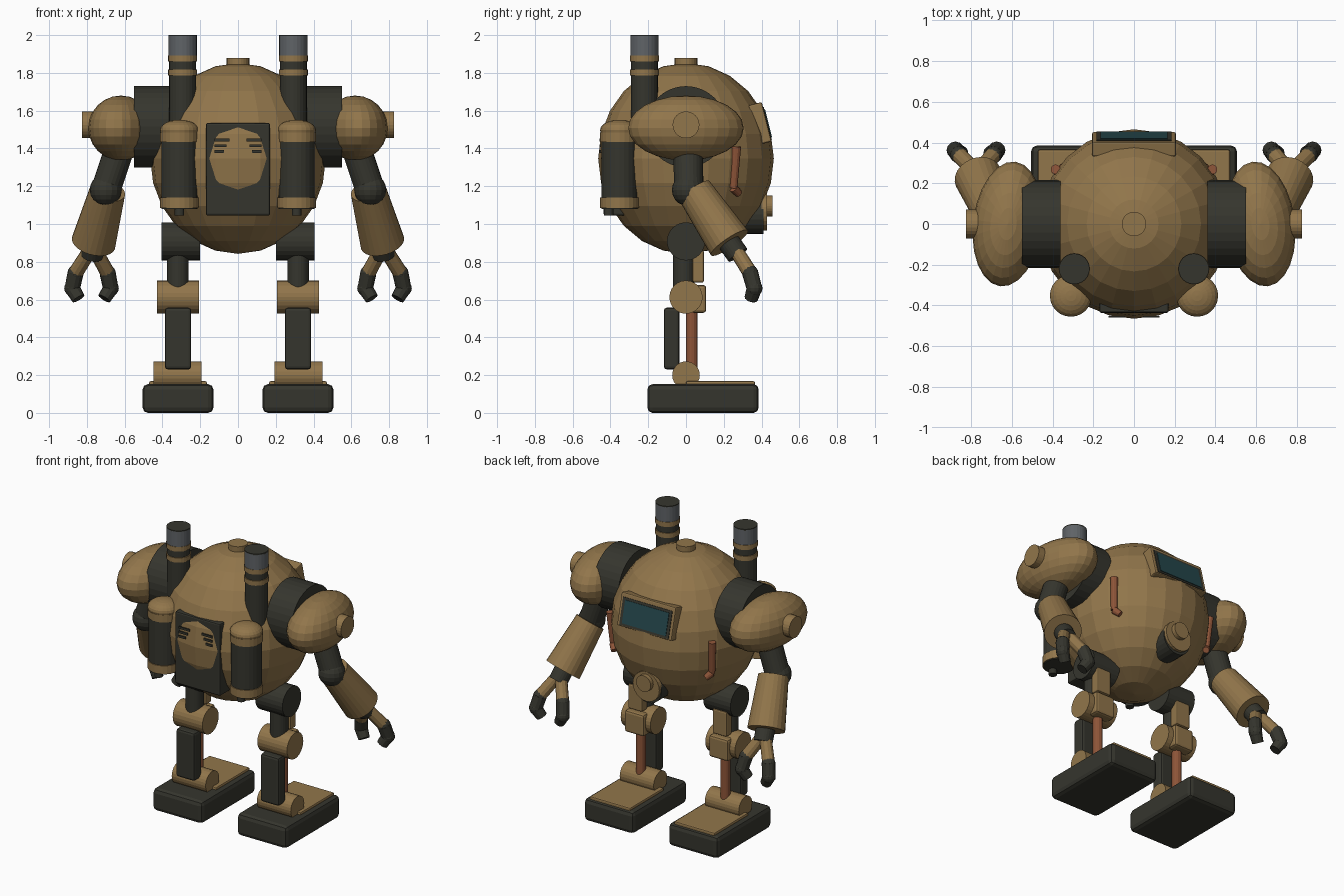
import bpy, bmesh, math
from mathutils import Vector, Matrix

if "Cube" in bpy.data.objects:
    bpy.data.objects.remove(bpy.data.objects["Cube"])


def material(name, rgb):
    m = bpy.data.materials.new(name)
    m.diffuse_color = (*rgb, 1)
    m.use_nodes = True
    m.node_tree.nodes["Principled BSDF"].inputs["Base Color"].default_value = m.diffuse_color
    return m


BROWN = material("bronze_brown", (0.285, 0.18, 0.07))
DARK = material("dark_metal", (0.036, 0.036, 0.027))
GREY = material("steel_grey", (0.115, 0.125, 0.135))
COPPER = material("copper", (0.27, 0.09, 0.04))
TEAL = material("teal_glass", (0.018, 0.062, 0.07))


def finish(name, bm, mat, smooth=False):
    me = bpy.data.meshes.new(name)
    bmesh.ops.recalc_face_normals(bm, faces=bm.faces)
    for f in bm.faces:
        f.smooth = smooth and len(f.verts) == 4
    bm.to_mesh(me)
    bm.free()
    me.materials.append(mat)
    ob = bpy.data.objects.new(name, me)
    bpy.context.collection.objects.link(ob)
    return ob


def rod(name, a, b, r, mat, r2=None, seg=24):
    """Cylinder or cone running from a to b."""
    a, b = Vector(a), Vector(b)
    d = b - a
    bm = bmesh.new()
    m = Matrix.Translation((a + b) / 2) @ d.to_track_quat('Z', 'Y').to_matrix().to_4x4()
    bmesh.ops.create_cone(bm, cap_ends=True, segments=seg, radius1=r,
                          radius2=r if r2 is None else r2, depth=d.length, matrix=m)
    return finish(name, bm, mat)


def ball(name, c, size, mat, rot=0, seg=24, rings=12):
    bm = bmesh.new()
    m = Matrix.Translation(c) @ Matrix.Rotation(rot, 4, 'Z') @ Matrix.Diagonal((*size, 1))
    bmesh.ops.create_uvsphere(bm, u_segments=seg, v_segments=rings, radius=1, matrix=m)
    return finish(name, bm, mat)


def box(name, lo, hi, mat, bevel=0.0, tilt=0.0):
    """Box between two corners, with optional bevel and tilt about x."""
    lo, hi = Vector(lo), Vector(hi)
    bm = bmesh.new()
    bmesh.ops.create_cube(bm, size=1, matrix=Matrix.Diagonal((*(hi - lo), 1)))
    if bevel:
        bmesh.ops.bevel(bm, geom=bm.edges[:], offset=bevel, segments=2,
                        profile=0.5, affect='EDGES')
    bm.transform(Matrix.Translation((lo + hi) / 2) @ Matrix.Rotation(tilt, 4, 'X'))
    return finish(name, bm, mat)


# Body shell and top hatch
ball("body", (0, 0, 1.347), (0.465, 0.465, 0.505), BROWN)
rod("top_hatch", (0, 0, 1.80), (0, 0, 1.88), 0.06, BROWN)

# Rear panel with louvre slots
box("rear_panel", (-0.17, -0.436, 1.045), (0.17, -0.30, 1.535), DARK, 0.01)

# Window: brown frame, dark rim, glass
TILT = math.radians(14)
box("window_frame", (-0.205, 0.355, 1.425), (0.205, 0.428, 1.64), BROWN, 0.008, TILT)
box("window_rim", (-0.185, 0.425, 1.443), (0.185, 0.433, 1.622), DARK, 0, TILT)
box("window_glass", (-0.165, 0.428, 1.458), (0.165, 0.437, 1.607), TEAL, 0, TILT)

# Round port under the window
rod("port_base", (0, 0.28, 1.05), (0, 0.41, 1.05), 0.103, DARK)
rod("port_ring", (0, 0.40, 1.065), (0, 0.43, 1.065), 0.1, BROWN)
rod("port_hub", (0, 0.42, 1.095), (0, 0.458, 1.095), 0.055, BROWN)

for side, s in (("right", 1), ("left", -1)):
    def p(x, y, z):
        return (s * x, y, z)

    def sbox(name, x0, x1, y0, y1, z0, z1, mat, bevel=0.0):
        a, b = sorted((s * x0, s * x1))
        return box(side + name, (a, y0, z0), (b, y1, z1), mat, bevel)

    # Louvre slots
    for i in range(3):
        sbox(f"_louvre_{i}", 0.045 + 0.015 * i, 0.125, -0.459, -0.451,
             1.437 - 0.03 * i, 1.452 - 0.03 * i, DARK)

    # Exhaust stack
    rod(side + "_stack", p(0.293, -0.22, 1.5), p(0.293, -0.22, 1.88), 0.071, DARK)
    rod(side + "_stack_tip", p(0.293, -0.22, 1.87), p(0.293, -0.22, 1.994), 0.075, GREY)
    rod(side + "_stack_mouth", p(0.293, -0.22, 1.99), p(0.293, -0.22, 2.0), 0.075, DARK)
    for i, z in enumerate((1.785, 1.86)):
        rod(f"{side}_stack_ring_{i}", p(0.293, -0.22, z), p(0.293, -0.22, z + 0.032), 0.077, BROWN)

    # Tank with domed cap
    x, y = 0.31, -0.352
    rod(side + "_tank", p(x, y, 1.08), p(x, y, 1.5), 0.096, DARK)
    rod(side + "_tank_base", p(x, y, 1.085), p(x, y, 1.14), 0.102, BROWN)
    rod(side + "_tank_band", p(x, y, 1.435), p(x, y, 1.485), 0.102, BROWN)
    ball(side + "_tank_cap", p(x, y, 1.497), (0.103, 0.103, 0.055), BROWN)
    rod(side + "_tank_valve", p(x, -0.41, 1.045), p(x, -0.41, 1.09), 0.025, DARK)

    # Side pipe bent at its lower end
    path = [p(0.385, 0.268, 1.41), p(0.372, 0.252, 1.19), p(0.345, 0.28, 1.16)]
    rod(side + "_pipe", path[0], path[1], 0.024, COPPER, 0.02, 12)
    rod(side + "_pipe_foot", path[1], path[2], 0.024, COPPER, 0.02, 12)

    # Shoulder
    rod(side + "_shoulder_ring", p(0.36, 0, 1.515), p(0.55, 0, 1.515), 0.215, DARK, seg=32)
    ball(side + "_shoulder", p(0.62, 0, 1.508), (0.17, 0.308, 0.172), BROWN, s * math.radians(7))
    rod(side + "_shoulder_bolt", p(0.70, 0, 1.525), p(0.825, 0, 1.525), 0.071, BROWN)

    # Arm
    rod(side + "_upper_arm", p(0.62, 0.01, 1.42), p(0.70, 0.015, 1.18), 0.078, DARK)
    ball(side + "_elbow", p(0.70, 0.01, 1.18), (0.085,) * 3, DARK, 0, 16, 10)
    rod(side + "_forearm", p(0.69, 0.045, 1.175), p(0.765, 0.23, 0.9), 0.095, BROWN, 0.118)
    rod(side + "_wrist", p(0.755, 0.215, 0.92), p(0.772, 0.275, 0.835), 0.06, DARK)

    # Two clawed fingers
    outer = [p(0.785, 0.265, 0.86), p(0.86, 0.34, 0.74), p(0.877, 0.362, 0.66), p(0.845, 0.345, 0.605)]
    inner = [p(0.755, 0.265, 0.86), p(0.69, 0.34, 0.74), p(0.674, 0.362, 0.66), p(0.708, 0.345, 0.605)]
    for label, pts in (("outer", outer), ("inner", inner)):
        n = f"{side}_{label}_finger"
        rod(n + "_base", pts[0], pts[1], 0.038, BROWN, 0.04, 12)
        rod(n + "_middle", pts[1], pts[2], 0.043, DARK, 0.041, 12)
        rod(n + "_tip", pts[2], pts[3], 0.041, DARK, 0.036, 12)
        for i in (1, 2):
            ball(f"{n}_joint_{i}", pts[i], (0.043,) * 3, DARK, 0, 12, 8)

    # Hip, thigh and knee
    rod(side + "_hip", p(0.2, 0, 0.908), p(0.405, 0, 0.908), 0.101, DARK)
    rod(side + "_thigh", p(0.318, -0.012, 0.6), p(0.318, -0.012, 0.87), 0.057, DARK)
    sbox("_thigh_plate", 0.265, 0.371, 0.035, 0.095, 0.69, 0.86, BROWN, 0.01)
    rod(side + "_knee", p(0.207, 0, 0.613), p(0.43, 0, 0.613), 0.088, BROWN)
    sbox("_knee_pad", 0.245, 0.39, 0.03, 0.107, 0.53, 0.677, BROWN, 0.015)

    # Shin and ankle
    sbox("_shin_guard", 0.248, 0.387, -0.117, -0.034, 0.23, 0.557, DARK, 0.015)
    rod(side + "_shin_rod", p(0.318, 0.03, 0.2), p(0.318, 0.03, 0.56), 0.031, COPPER, seg=16)
    rod(side + "_ankle", p(0.193, 0, 0.2), p(0.448, 0, 0.2), 0.073, BROWN)

    # Foot with top plate
    sbox("_foot", 0.13, 0.505, -0.205, 0.385, 0.0, 0.152, DARK, 0.028)
    sbox("_foot_plate", 0.165, 0.47, 0.0, 0.365, 0.13, 0.168, BROWN, 0.008)
